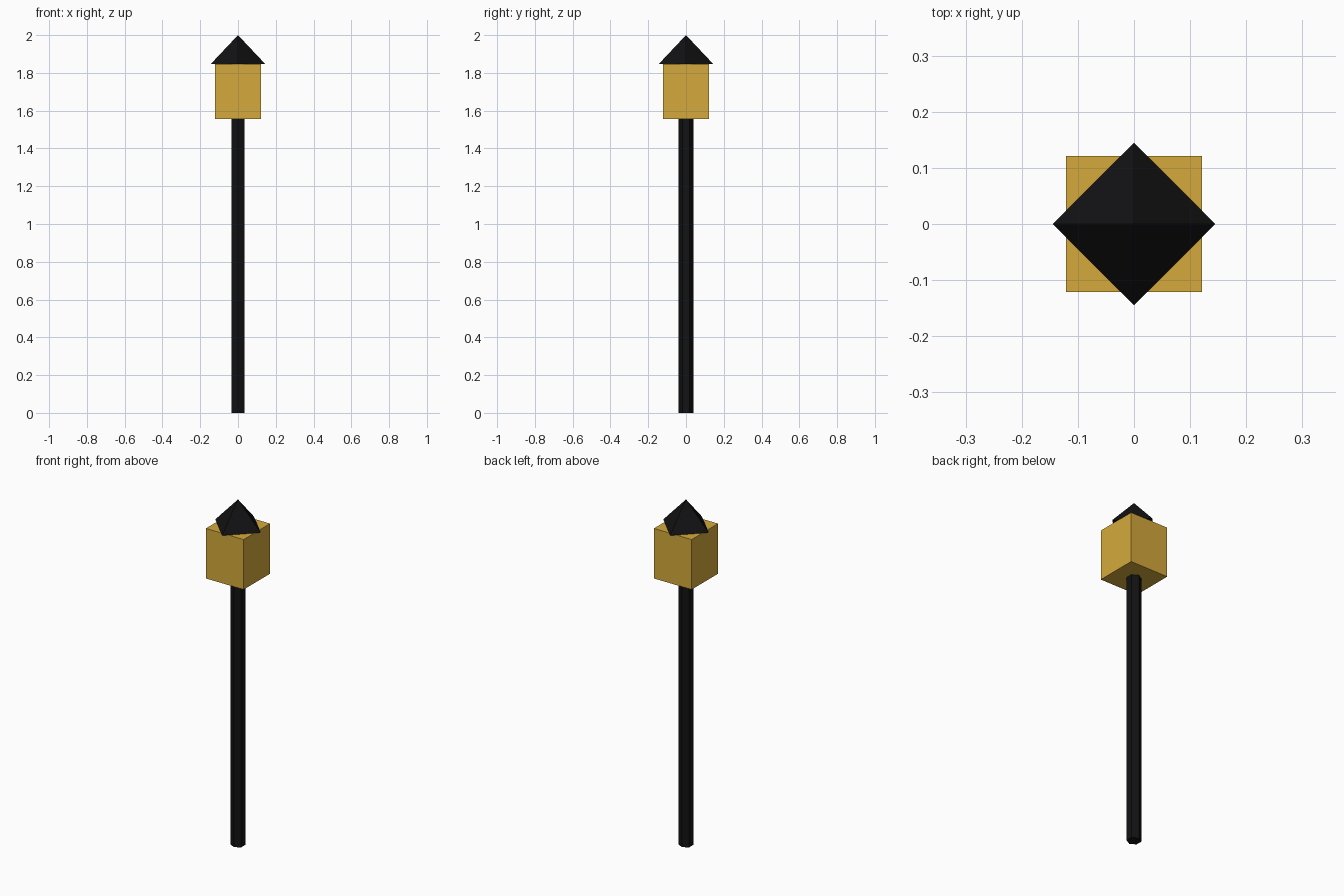
import bpy

if "Cube" in bpy.data.objects:
    bpy.data.objects.remove(bpy.data.objects["Cube"])


def material(name, color):
    mat = bpy.data.materials.new(name)
    mat.diffuse_color = (*color, 1.0)
    mat.use_nodes = True
    mat.node_tree.nodes["Principled BSDF"].inputs["Base Color"].default_value = mat.diffuse_color
    return mat


def finish(name, mat):
    obj = bpy.context.object
    obj.name = name
    obj.data.materials.append(mat)
    return obj


black = material("black_metal", (0.006, 0.006, 0.007))
amber = material("amber_glass", (0.66, 0.40, 0.045))

LAMP_BOTTOM, LAMP_TOP, TOP = 1.556, 1.846, 2.0

# Six-sided pole
bpy.ops.mesh.primitive_cylinder_add(vertices=6, radius=0.0387, depth=LAMP_BOTTOM,
                                    location=(0, 0, LAMP_BOTTOM / 2))
finish("pole", black)

# Square lamp housing
bpy.ops.mesh.primitive_cube_add(size=1, location=(0, 0, (LAMP_BOTTOM + LAMP_TOP) / 2))
lamp = finish("lamp_housing", amber)
for v in lamp.data.vertices:
    v.co.x *= 0.242
    v.co.y *= 0.242
    v.co.z *= LAMP_TOP - LAMP_BOTTOM

# Four-sided pointed cap, turned 45 degrees to the housing
bpy.ops.mesh.primitive_cone_add(vertices=4, radius1=0.1452, radius2=0, depth=TOP - LAMP_TOP,
                                location=(0, 0, (LAMP_TOP + TOP) / 2))
finish("lamp_cap", black)
